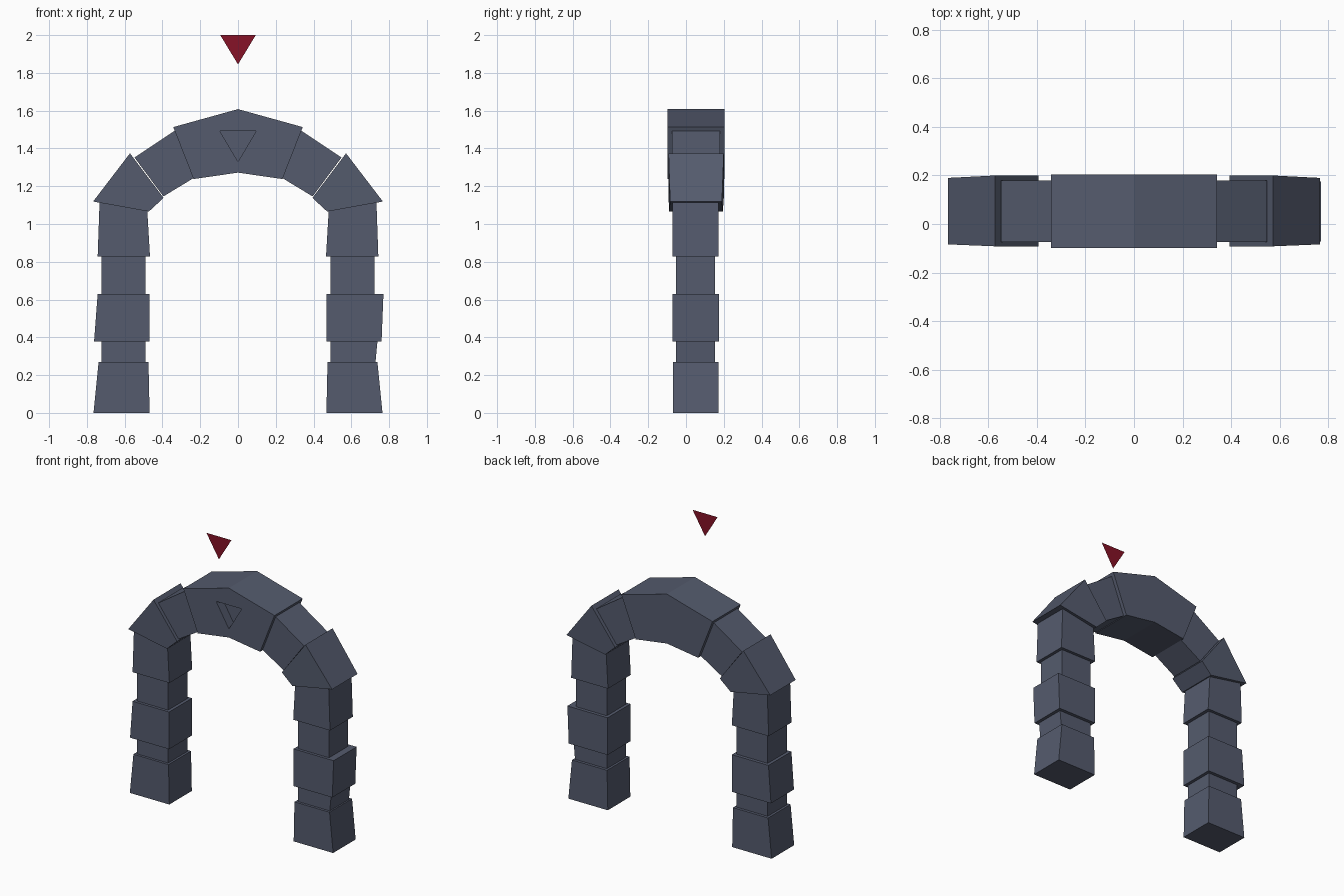
import bpy, bmesh

if "Cube" in bpy.data.objects:
    bpy.data.objects.remove(bpy.data.objects["Cube"])


def material(name, color):
    m = bpy.data.materials.new(name)
    m.diffuse_color = color
    m.use_nodes = True
    m.node_tree.nodes["Principled BSDF"].inputs["Base Color"].default_value = m.diffuse_color
    return m


stone = material("slate_stone", (0.09, 0.105, 0.155, 1))
red = material("dark_red", (0.24, 0.006, 0.02, 1))


def add_object(name, bm, mat):
    mesh = bpy.data.meshes.new(name)
    bm.to_mesh(mesh)
    bm.free()
    obj = bpy.data.objects.new(name, mesh)
    bpy.context.collection.objects.link(obj)
    if mat:
        mesh.materials.append(mat)
    return obj


def block(name, profile, front, back, side=1, mat=stone):
    """Extrude an (x, z) profile in y; front/back may be given per corner."""
    n = len(profile)
    fronts = front if isinstance(front, list) else [front] * n
    backs = back if isinstance(back, list) else [back] * n
    bm = bmesh.new()
    a = [bm.verts.new((side * x, y, z)) for (x, z), y in zip(profile, fronts)]
    b = [bm.verts.new((side * x, y, z)) for (x, z), y in zip(profile, backs)]
    bm.faces.new(a)
    bm.faces.new(b[::-1])
    for i in range(n):
        j = (i + 1) % n
        bm.faces.new((a[j], a[i], b[i], b[j]))
    bmesh.ops.recalc_face_normals(bm, faces=bm.faces)
    return add_object(name, bm, mat)


# Pillars and curved shoulders; a few blocks lean differently on each side
for label, s in (("left", -1), ("right", 1)):
    top3, low3 = (0.743, 0.762) if s < 0 else (0.77, 0.76)
    top4, low4 = (0.722, 0.722) if s < 0 else (0.738, 0.728)
    block(label + "_base_block",
          [(0.468, 0), (0.765, 0), (0.738, 0.27), (0.474, 0.27)], -0.07, 0.172, s)
    block(label + "_lower_neck",
          [(0.489, 0.27), (low4, 0.27), (top4, 0.377), (0.489, 0.377)], -0.053, 0.153, s)
    block(label + "_middle_block",
          [(0.468, 0.377), (low3, 0.377), (top3, 0.63), (0.468, 0.63)], -0.072, 0.175, s)
    block(label + "_upper_neck",
          [(0.489, 0.63), (0.722, 0.63), (0.722, 0.828), (0.489, 0.828)], -0.053, 0.153, s)
    block(label + "_upper_block",
          [(0.466, 0.828), (0.743, 0.828), (0.733, 1.113), (0.48, 1.068)], -0.072, 0.173, s)
    block(label + "_springer_stone",
          [(0.472, 1.066), (0.767, 1.119), (0.572, 1.374), (0.394, 1.138)],
          [-0.09, -0.084, -0.092, -0.092], [0.195, 0.19, 0.2, 0.2], s)
    block(label + "_arch_stone",
          [(0.395, 1.146), (0.548, 1.352), (0.333, 1.495), (0.235, 1.243)], -0.074, 0.18, s)

# Keystone with a triangular recess in its front
keystone = block("keystone",
                 [(-0.235, 1.238), (0, 1.272), (0.235, 1.238),
                  (0.343, 1.513), (0, 1.608), (-0.343, 1.513)], -0.098, 0.205)
cutter = block("recess_cutter", [(-0.096, 1.492), (0, 1.33), (0.096, 1.492)],
               -0.2, -0.035, mat=None)
cutter.hide_render = True
cutter.hide_viewport = True
cut = keystone.modifiers.new("recess", 'BOOLEAN')
cut.operation = 'DIFFERENCE'
cut.solver = 'EXACT'
cut.object = cutter

# Flat floating triangle in front of the arch
bm = bmesh.new()
bm.faces.new([bm.verts.new(p) for p in
              ((-0.094, -0.205, 2), (0, -0.205, 1.845), (0.094, -0.205, 2))])
add_object("floating_triangle", bm, red)
